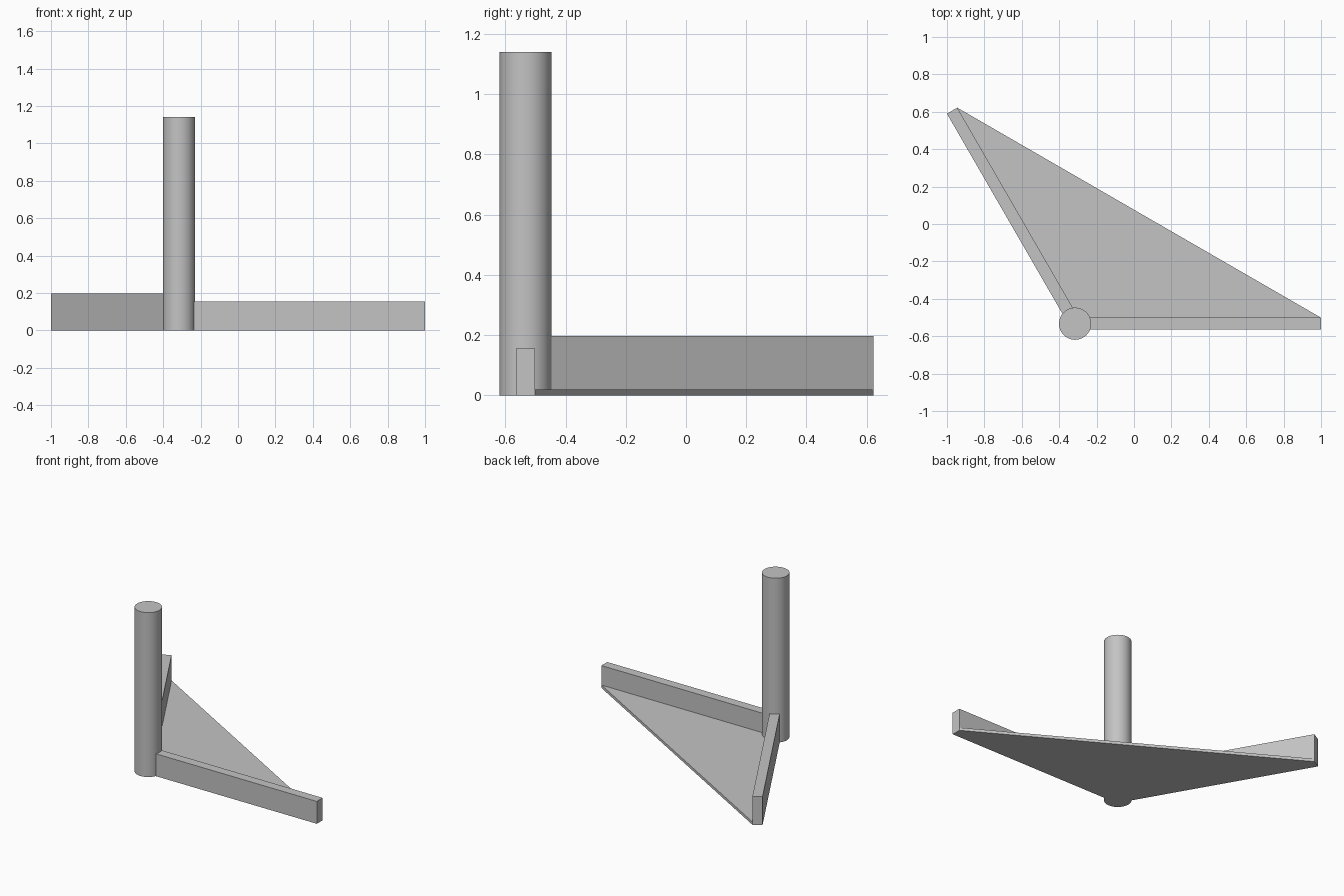
import bpy
import bmesh
from math import radians
from mathutils import Matrix, Vector

cube = bpy.data.objects.get("Cube")
if cube:
    bpy.data.objects.remove(cube, do_unlink=True)

POST = Vector((-0.315, -0.533, 0))
RADIUS, POST_HEIGHT = 0.086, 1.14
ARM_LENGTH, ARM_WIDTH = 1.315, 0.064
ARM_ANGLE = radians(120)
PLATE_THICKNESS = 0.02

grey = bpy.data.materials.new("plain grey")
grey.use_nodes = True
colour = (0.55, 0.55, 0.55, 1)
grey.diffuse_color = colour
grey.node_tree.nodes["Principled BSDF"].inputs["Base Color"].default_value = colour


def prism(name, outline, height):
    """Extrude a flat outline, given relative to the post, up from the ground."""
    bm = bmesh.new()
    face = bm.faces.new([bm.verts.new(POST + Vector((p[0], p[1], 0))) for p in outline])
    top = bmesh.ops.extrude_face_region(bm, geom=[face])
    verts = [v for v in top["geom"] if isinstance(v, bmesh.types.BMVert)]
    bmesh.ops.translate(bm, verts=verts, vec=(0, 0, height))
    bmesh.ops.recalc_face_normals(bm, faces=bm.faces)
    mesh = bpy.data.meshes.new(name)
    bm.to_mesh(mesh)
    bm.free()
    obj = bpy.data.objects.new(name, mesh)
    bpy.context.collection.objects.link(obj)
    mesh.materials.append(grey)
    return obj


# Round upright post
bpy.ops.mesh.primitive_cylinder_add(vertices=64, radius=RADIUS, depth=POST_HEIGHT,
                                    location=POST + Vector((0, 0, POST_HEIGHT / 2)))
post = bpy.context.object
post.name = "post"
post.data.materials.append(grey)
bpy.ops.object.shade_smooth_by_angle(angle=radians(30))

# Two low walls spreading from the post, the rear one taller
half = ARM_WIDTH / 2
turn = Matrix.Rotation(ARM_ANGLE, 3, "Z")
bar = [Vector((0, -half, 0)), Vector((ARM_LENGTH, -half, 0)),
       Vector((ARM_LENGTH, half, 0)), Vector((0, half, 0))]
prism("front_wall", bar, 0.155)
prism("rear_wall", [turn @ p for p in bar], 0.197)

# Thin triangular floor between the inner wall faces
inner_corner = Vector((half / 3 ** 0.5, half, 0))
prism("floor_plate", [inner_corner, bar[2], turn @ bar[1]], PLATE_THICKNESS)
